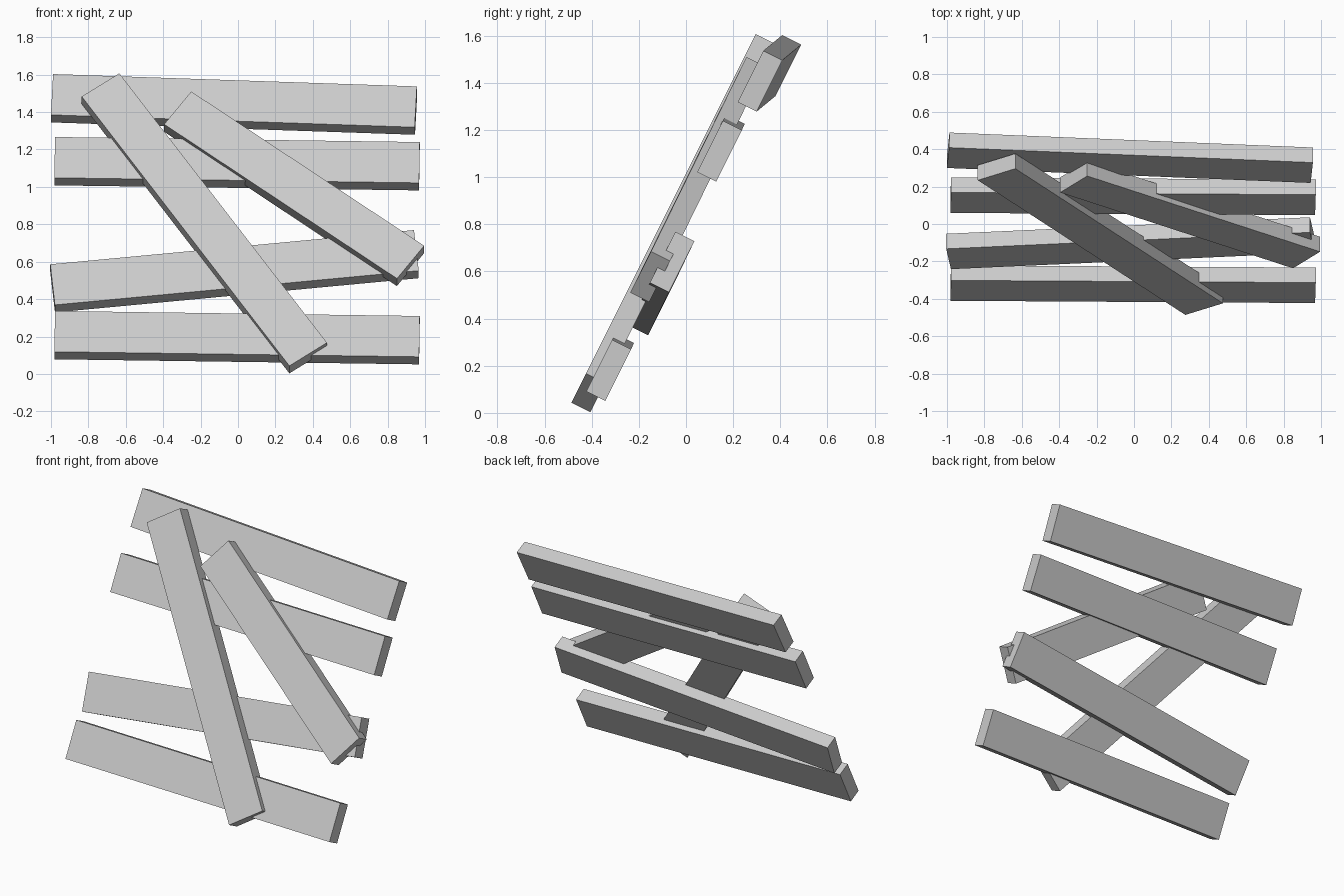
import bpy
from mathutils import Matrix, Vector

cube = bpy.data.objects.get("Cube")
if cube:
    bpy.data.objects.remove(cube, do_unlink=True)

# One plain grey for every board
grey = bpy.data.materials.new("plain_grey")
grey.use_nodes = True
colour = (0.6, 0.6, 0.6, 1)
grey.diffuse_color = colour
grey.node_tree.nodes["Principled BSDF"].inputs["Base Color"].default_value = colour

WIDTH, THICKNESS = 0.244, 0.09
LEAN = Vector((0, 0.447, 0.894))    # uphill direction of the leaning barricade


def board(name, front_centre, along, uphill=LEAN):
    """Box board: centre of its front face, full length vector, width direction."""
    along = Vector(along)
    x = along.normalized()
    y = (uphill - x * uphill.dot(x)).normalized()
    z = x.cross(y)                  # faces the front
    centre = Vector(front_centre) - z * THICKNESS / 2
    bpy.ops.mesh.primitive_cube_add(size=1)
    ob = bpy.context.object
    ob.name = name
    turn = Matrix((x, y, z)).transposed().to_4x4()
    size = Matrix.Diagonal((along.length, WIDTH, THICKNESS, 1))
    ob.data.transform(turn @ size)
    ob.location = centre
    ob.data.materials.append(grey)


# Crosswise boards behind
board("bottom_board", (-0.005, -0.362, 0.214), (1.95, -0.012, -0.027))
board("slanted_board", (-0.019, -0.143, 0.569), (1.945, 0.088, 0.183))
board("upper_board", (-0.005, 0.108, 1.144), (1.95, -0.012, -0.027))
board("top_board", (-0.022, 0.314, 1.461), (1.945, -0.08, -0.066))

# Diagonal boards across the front
board("long_diagonal_board", (-0.18, -0.095, 0.825), (1.11, -0.72, -1.44))
board("short_diagonal_board", (0.30, 0.01, 1.01), (1.245, -0.405, -0.825))
